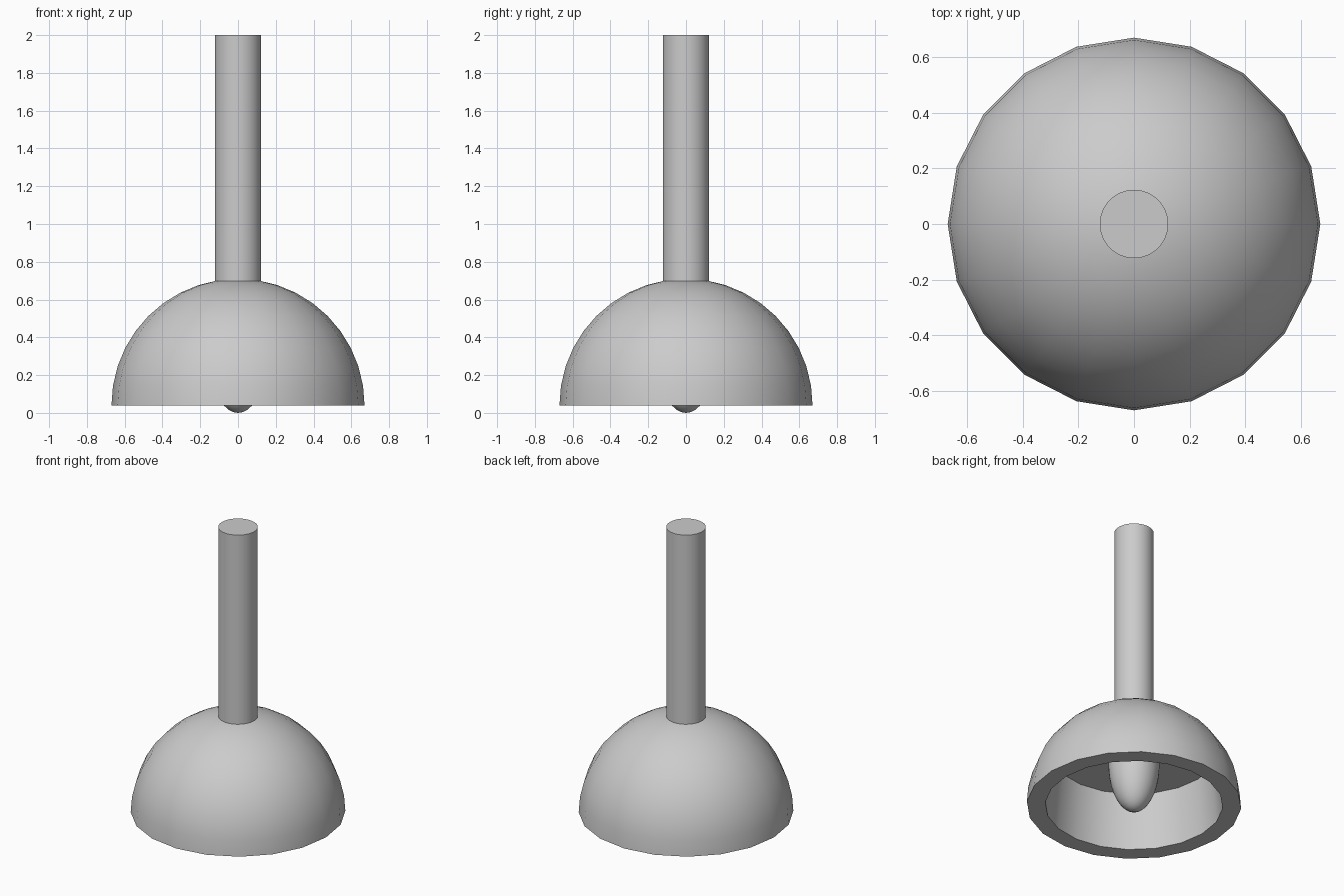
import bpy, math

cube = bpy.data.objects.get("Cube")
if cube:
    bpy.data.objects.remove(cube, do_unlink=True)

# Single grey material
grey = bpy.data.materials.new("plain_grey")
grey.use_nodes = True
colour = (0.6, 0.6, 0.6, 1.0)
grey.diffuse_color = colour
grey.node_tree.nodes["Principled BSDF"].inputs["Base Color"].default_value = colour


def lathe(name, profile, sides):
    """Revolve (radius, z) points, listed bottom to top along the outside, around z."""
    verts, faces, rings = [], [], []
    for r, z in profile:
        start = len(verts)
        if r < 1e-5:
            verts.append((0, 0, z))
            rings.append([start] * sides)
        else:
            for i in range(sides):
                a = math.tau * i / sides
                verts.append((r * math.cos(a), r * math.sin(a), z))
            rings.append(list(range(start, start + sides)))
    for low, high in zip(rings, rings[1:]):
        for i in range(sides):
            j = (i + 1) % sides
            quad = [low[i], low[j], high[j], high[i]]
            faces.append(list(dict.fromkeys(quad)))
    # Flat caps close open ends
    if profile[0][0] > 1e-5:
        faces.append(rings[0][::-1])
    if profile[-1][0] > 1e-5:
        faces.append(rings[-1])
    mesh = bpy.data.meshes.new(name)
    mesh.from_pydata(verts, [], faces)
    mesh.materials.append(grey)
    obj = bpy.data.objects.new(name, mesh)
    bpy.context.collection.objects.link(obj)
    bpy.ops.object.select_all(action="DESELECT")
    obj.select_set(True)
    bpy.context.view_layer.objects.active = obj
    bpy.ops.object.shade_smooth_by_angle(angle=math.radians(35))
    return obj


# Bell dome: recess ceiling, tapered inner wall, flat rim, then the outer hemisphere
RIM_Z, RADIUS = 0.04, 0.67
dome = [(0, RIM_Z + 0.38), (0.52, RIM_Z + 0.38), (0.555, RIM_Z)]
for k in range(11):
    a = math.radians(9 * k)
    dome.append((RADIUS * math.cos(a), RIM_Z + RADIUS * math.sin(a)))
lathe("bell_dome", dome, 20)

# Upright handle
lathe("handle", [(0.123, 0.62), (0.123, 2.0)], 48)

# Egg-shaped clapper hanging inside the dome
clapper = [(0.16 * math.sin(math.pi * k / 20), 0.34 - 0.34 * math.cos(math.pi * k / 20))
           for k in range(21)]
lathe("clapper", clapper, 32)
